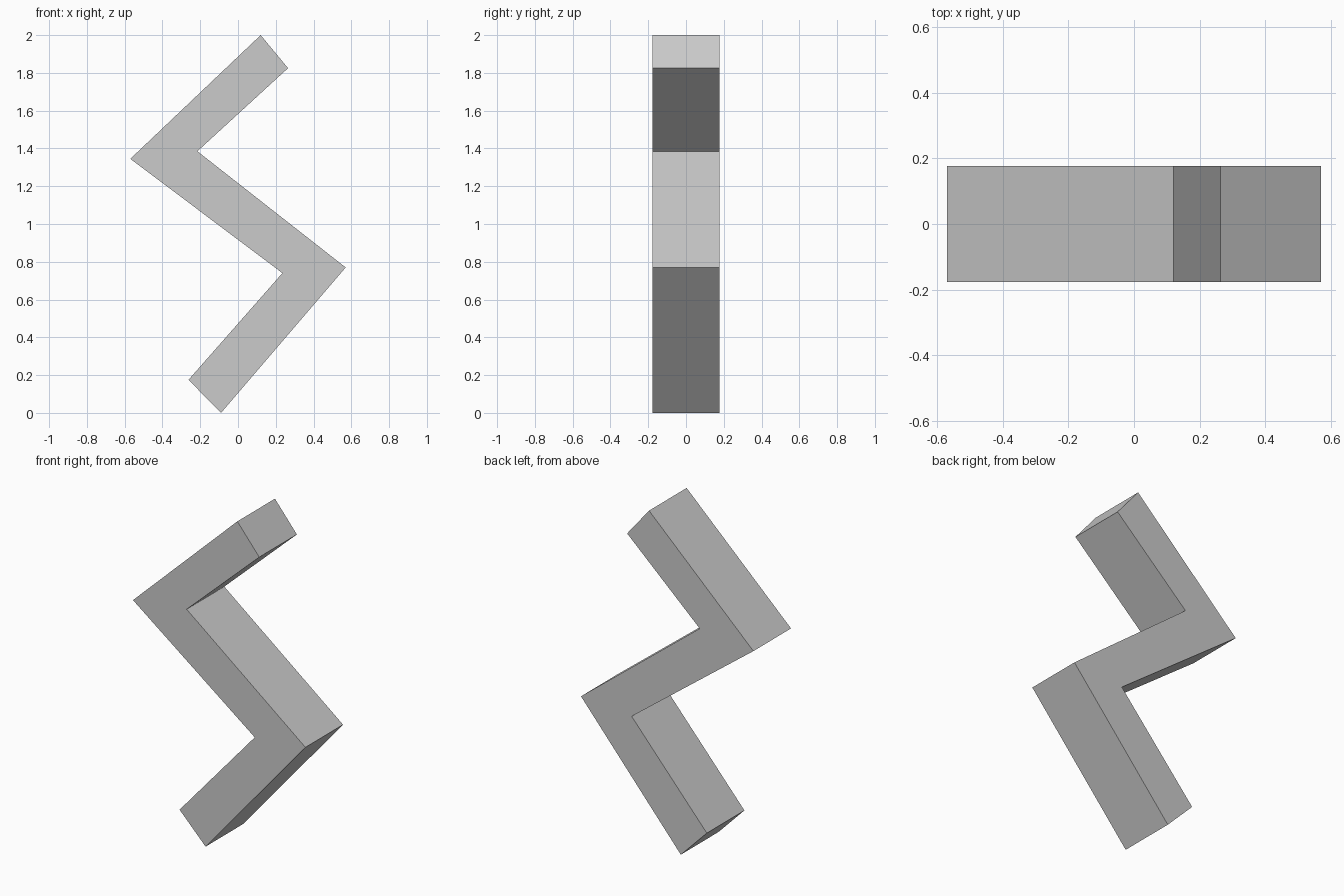
import bpy
import bmesh

cube = bpy.data.objects.get("Cube")
if cube:
    bpy.data.objects.remove(cube, do_unlink=True)

DEPTH = 0.355

# Plain grey material
grey = bpy.data.materials.new("plain_grey")
grey.use_nodes = True
colour = (0.6, 0.6, 0.6, 1.0)
grey.diffuse_color = colour
grey.node_tree.nodes["Principled BSDF"].inputs["Base Color"].default_value = colour

# Zigzag outline: left edge downwards, then right edge upwards
outline = [(0.12, 2.0), (-0.57, 1.345), (0.235, 0.74), (-0.262, 0.175),
           (-0.09, 0.0), (0.57, 0.77), (-0.215, 1.385), (0.265, 1.825)]

# Extrude the outline from front to back
bm = bmesh.new()
front = bm.faces.new([bm.verts.new((x, -DEPTH / 2, z)) for x, z in outline])
extruded = bmesh.ops.extrude_face_region(bm, geom=[front], use_keep_orig=True)
back = [v for v in extruded["geom"] if isinstance(v, bmesh.types.BMVert)]
bmesh.ops.translate(bm, verts=back, vec=(0, DEPTH, 0))
bmesh.ops.recalc_face_normals(bm, faces=bm.faces)

mesh = bpy.data.meshes.new("zigzag_bar")
bm.to_mesh(mesh)
bm.free()
mesh.materials.append(grey)
bar = bpy.data.objects.new("zigzag_bar", mesh)
bpy.context.collection.objects.link(bar)
